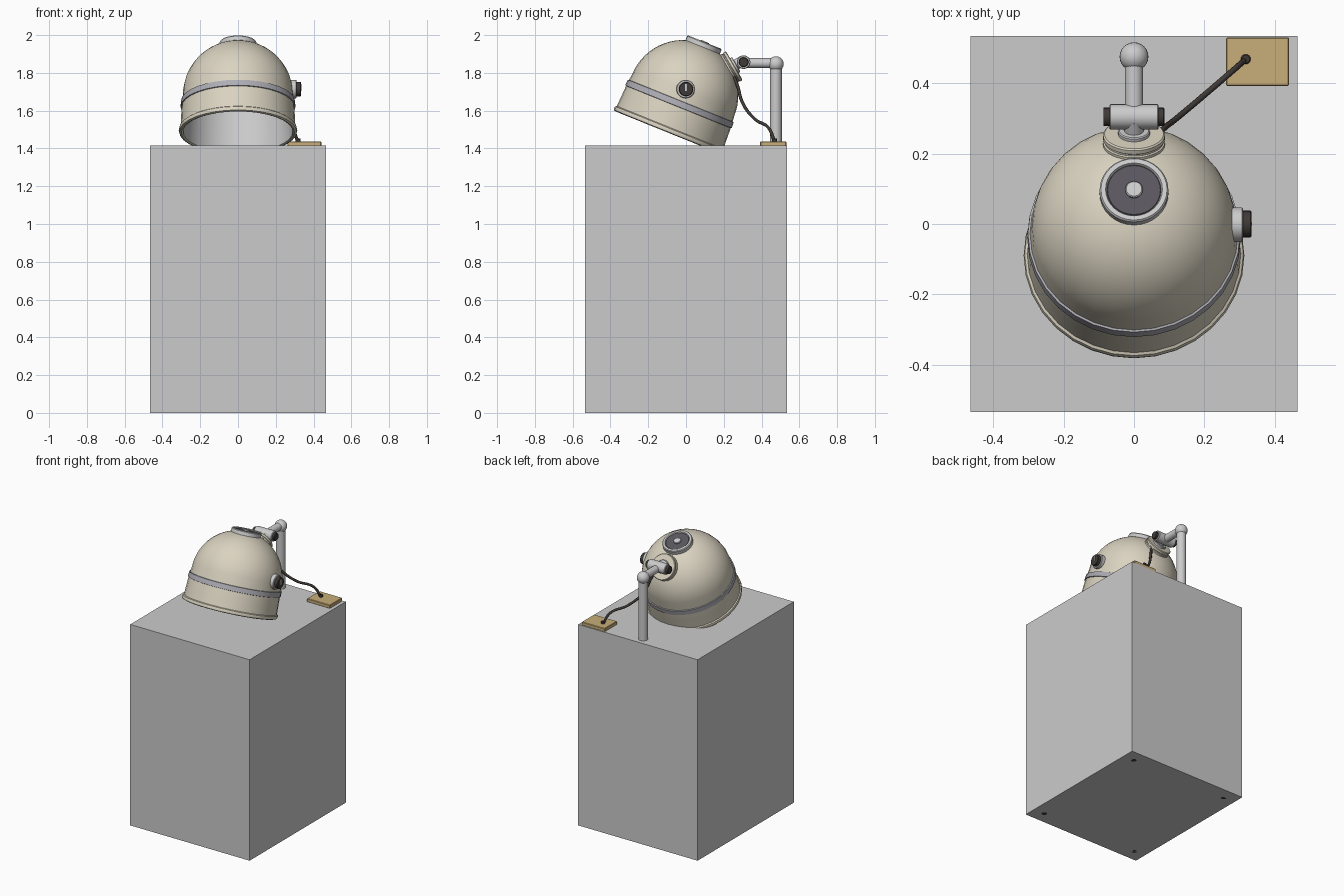
import bpy, bmesh, math
from mathutils import Matrix, Vector

if "Cube" in bpy.data.objects:
    bpy.data.objects.remove(bpy.data.objects["Cube"])


def material(name, rgb):
    m = bpy.data.materials.new(name)
    m.diffuse_color = (*rgb, 1)
    m.use_nodes = True
    m.node_tree.nodes["Principled BSDF"].inputs["Base Color"].default_value = m.diffuse_color
    return m


CREAM = material("cream", (0.70, 0.65, 0.53))
STRIPE = material("stripe_grey", (0.42, 0.42, 0.46))
PALE = material("pale_grey", (0.62, 0.62, 0.62))
DARK = material("dark_brown", (0.05, 0.042, 0.038))
MESH = material("vent_grey", (0.10, 0.095, 0.11))
TAN = material("tan", (0.58, 0.42, 0.19))


def finish(bm, name, mat, smooth=True):
    bmesh.ops.recalc_face_normals(bm, faces=bm.faces)
    me = bpy.data.meshes.new(name)
    bm.to_mesh(me)
    bm.free()
    ob = bpy.data.objects.new(name, me)
    bpy.context.collection.objects.link(ob)
    if mat:
        me.materials.append(mat)
    if smooth:
        bpy.ops.object.select_all(action='DESELECT')
        ob.select_set(True)
        bpy.context.view_layer.objects.active = ob
        bpy.ops.object.shade_smooth_by_angle(angle=math.radians(35))
    return ob


def lathe(name, profile, frame, mat, seg=32):
    """Spin (radius, height) points around the local z axis of frame."""
    bm = bmesh.new()
    vs = [bm.verts.new((r, 0, z)) for r, z in profile]
    es = [bm.edges.new(p) for p in zip(vs, vs[1:])]
    bmesh.ops.spin(bm, geom=vs + es, cent=(0, 0, 0), axis=(0, 0, 1),
                   angle=math.tau, steps=seg, use_merge=True)
    bmesh.ops.remove_doubles(bm, verts=bm.verts, dist=1e-5)
    bm.transform(frame)
    return finish(bm, name, mat)


def disc(name, r, z0, z1, frame, mat, seg=32, bevel=0.003):
    return lathe(name, [(0, z0), (r, z0), (r, z1 - bevel), (r - bevel, z1), (0, z1)],
                 frame, mat, seg)


def block(name, lo, hi, mat=None, bevel=0, frame=Matrix()):
    lo, hi = Vector(lo), Vector(hi)
    bm = bmesh.new()
    bmesh.ops.create_cube(bm, size=1, matrix=Matrix.Translation((lo + hi) / 2)
                          @ Matrix.Diagonal((*(hi - lo), 1)))
    if bevel:
        bmesh.ops.bevel(bm, geom=bm.edges[:], offset=bevel, segments=1, affect='EDGES')
    bm.transform(frame)
    return finish(bm, name, mat, False)


def at(x, y, z, angle=0, axis='X'):
    return Matrix.Translation((x, y, z)) @ Matrix.Rotation(math.radians(angle), 4, axis)


# pedestal and its flush feet
block("pedestal", (-0.465, -0.535, 0), (0.465, 0.535, 1.415))
for sx in (-1, 1):
    for sy in (-1, 1):
        disc("foot", 0.018, 0, 0.02, at(sx * 0.38, sy * 0.45, 0), DARK, 12)

# tilted dome shell with flared lip, and its inner liner
C = (0, -0.015, 1.682)
head = at(*C, -22)
R = 0.292
arc = [(math.cos(math.radians(a)), math.sin(math.radians(a))) for a in range(90, -1, -6)]
arc[0] = (0, 1)
shell = [(R * c, R * s) for c, s in arc]
shell += [(0.298, -0.05), (0.301, -0.12), (0.304, -0.185), (0.311, -0.19),
          (0.314, -0.2), (0.311, -0.21), (0.300, -0.214), (0.29, -0.21)]
lathe("dome_shell", shell, head, CREAM)
liner = [(0.278 * c, 0.278 * s) for c, s in arc] + [(0.283, -0.08), (0.29, -0.21)]
lathe("dome_liner", liner, head, None)
lathe("stripe_band", [(0.295, -0.032), (0.302, -0.034), (0.304, -0.066), (0.298, -0.068)],
      head, STRIPE)

# top vent
lathe("vent_ring", [(0.098, 0.26), (0.098, 0.298), (0.094, 0.303), (0.081, 0.303),
                    (0.077, 0.296), (0.077, 0.27)], head, PALE)
disc("vent_disc", 0.078, 0.27, 0.298, head, MESH)
disc("vent_button", 0.025, 0.29, 0.307, head, PALE, 20)

# side knob with indicator mark
knob = at(0, 0, 0.035, 90, 'Y')
disc("knob_plate", 0.049, 0.27, 0.31, head @ knob, PALE)
disc("knob", 0.038, 0.30, 0.334, at(0, 0, 1.714, 90, 'Y'), DARK, 24)
block("knob_mark", (0.33, -0.004, 1.705), (0.3355, 0.004, 1.742), PALE)

# rear mounting flange
rear = at(*C, -60)
lathe("flange", [(0.088, 0.25), (0.088, 0.286), (0.084, 0.289), (0.084, 0.294),
                 (0.088, 0.297), (0.088, 0.309), (0.084, 0.313), (0, 0.313)], rear, CREAM)
disc("flange_boss", 0.045, 0.305, 0.325, rear, PALE)
disc("hinge_stub", 0.028, 0.31, 0.365, rear, PALE, 20)

# hinge barrel with dark end caps
HY, HZ, PY = 0.305, 1.857, 0.476
hinge = at(0, HY, HZ, 90, 'Y')
lathe("hinge_barrel", [(0, -0.07), (0.033, -0.07), (0.036, -0.067), (0.036, 0.067),
                       (0.033, 0.07), (0, 0.07)], hinge, PALE, 24)
disc("hinge_pin", 0.026, -0.087, 0.087, hinge, DARK, 20)

# arm, elbow ball and post
disc("arm", 0.026, 0, PY - HY, at(0, HY, HZ - 0.005, -90), PALE, 24)
lathe("elbow_ball", [(0.041 * math.sin(math.pi * i / 12), 0.041 * math.cos(math.pi * i / 12))
                     if 0 < i < 12 else (0, 0.041 * (1 - i / 6)) for i in range(13)],
      at(0, PY, 1.847), PALE, 24)
disc("post", 0.031, 1.41, 1.845, at(0, PY, 0), PALE, 24)

# cable plate, cable and plug
block("cable_plate", (0.262, 0.393, 1.413), (0.441, 0.531, 1.438), TAN, 0.003)
pts = [(0.06, 0.245, 1.80), (0.085, 0.272, 1.735), (0.118, 0.298, 1.645),
       (0.198, 0.365, 1.555), (0.283, 0.438, 1.508), (0.318, 0.469, 1.435)]
cu = bpy.data.curves.new("cable", 'CURVE')
cu.dimensions = '3D'
cu.bevel_depth = 0.0085
cu.bevel_resolution = 2
cu.use_fill_caps = True
cu.resolution_u = 8
sp = cu.splines.new('BEZIER')
sp.bezier_points.add(len(pts) - 1)
for b, p in zip(sp.bezier_points, pts):
    b.co = p
    b.handle_left_type = b.handle_right_type = 'AUTO'
cu.materials.append(DARK)
bpy.context.collection.objects.link(bpy.data.objects.new("cable", cu))
disc("cable_plug", 0.014, 1.43, 1.452, at(0.318, 0.469, 0), DARK, 16)
